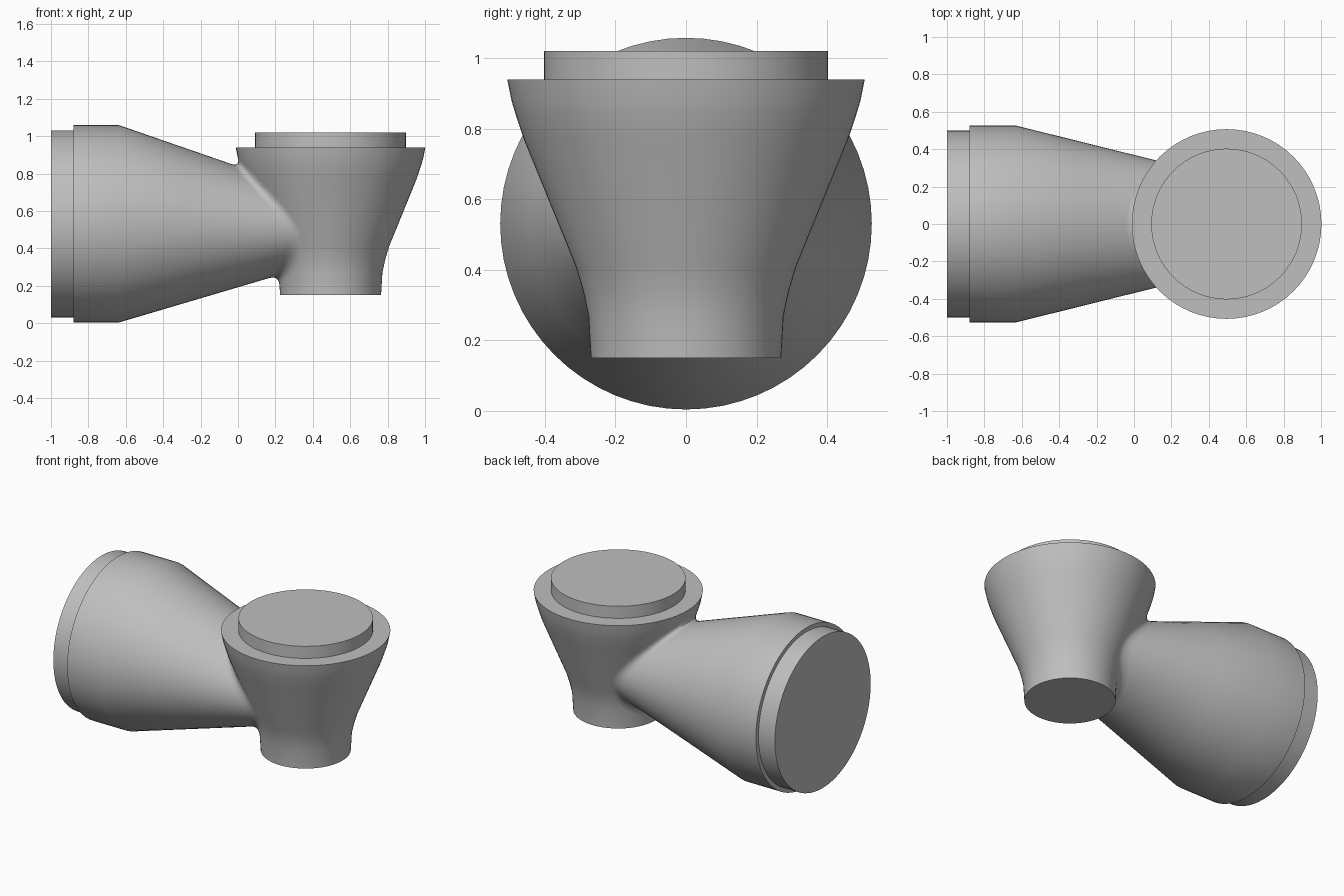
import bpy, bmesh
from math import cos, sin, tau, radians, hypot

if "Cube" in bpy.data.objects:
    bpy.data.objects.remove(bpy.data.objects["Cube"], do_unlink=True)

grey = bpy.data.materials.new("plain grey")
grey.use_nodes = True
grey.diffuse_color = (0.52, 0.52, 0.52, 1)
grey.node_tree.nodes["Principled BSDF"].inputs["Base Color"].default_value = grey.diffuse_color

SIDES = 64
ANGLES = [tau * i / SIDES for i in range(SIDES)]
CUP_X = 0.495
# cup profile as (radius, height)
CUP = [(0.27, 0.15), (0.277, 0.27), (0.292, 0.34), (0.313, 0.41),
       (0.46, 0.77), (0.483, 0.84), (0.495, 0.88), (0.507, 0.94)]


def loft(name, rings, caps=True):
    """Skin a row of point rings, closing the ends if asked."""
    bm = bmesh.new()
    loops = [[bm.verts.new(p) for p in ring] for ring in rings]
    for a, b in zip(loops, loops[1:]):
        for i in range(len(a)):
            j = (i + 1) % len(a)
            bm.faces.new((a[i], a[j], b[j], b[i]))
    if caps:
        bm.faces.new(loops[0])
        bm.faces.new(loops[-1])
    bmesh.ops.recalc_face_normals(bm, faces=bm.faces)
    mesh = bpy.data.meshes.new(name)
    bm.to_mesh(mesh)
    bm.free()
    mesh.materials.append(grey)
    obj = bpy.data.objects.new(name, mesh)
    bpy.context.collection.objects.link(obj)
    bpy.ops.object.select_all(action='DESELECT')
    obj.select_set(True)
    bpy.context.view_layer.objects.active = obj
    bpy.ops.object.shade_smooth_by_angle(angle=radians(35))
    return obj


def upright(r, z):
    return [(CUP_X + r * cos(t), r * sin(t), z) for t in ANGLES]


def cone_point(x, t):
    """Point on the sideways barrel, which narrows to an oval neck."""
    k = max(0, (x + 0.635) / 1.035)
    ry, rz, zc = 0.527 - 0.257 * k, 0.527 - 0.332 * k, 0.531 - 0.026 * k
    return (x, ry * cos(t), zc + rz * sin(t))


def cup_radius(z):
    for (r0, z0), (r1, z1) in zip(CUP, CUP[1:]):
        if z <= z1:
            return r0 + (r1 - r0) * (z - z0) / (z1 - z0)
    return CUP[-1][0]


# upright cup and its raised lid
loft("cup", [upright(r, z) for r, z in CUP])
loft("cup_lid", [upright(0.403, z) for z in (0.9, 1.02)])

# sideways barrel and its end plug
loft("barrel", [[cone_point(x, t) for t in ANGLES]
                for x in (-0.88, -0.635, -0.3, 0.0, 0.2, 0.4)])
loft("barrel_plug", [[(x, 0.5 * cos(t), 0.531 + 0.5 * sin(t)) for t in ANGLES]
                     for x in (-1.0, -0.85)])


# rounded fillet where the barrel meets the cup
def fillet_arc(t, size=0.055, steps=6):
    lo, hi = -0.3, 0.4
    for _ in range(30):
        mid = (lo + hi) / 2
        x, y, z = cone_point(mid, t)
        if hypot(x - CUP_X, y) > cup_radius(z):
            lo = mid
        else:
            hi = mid
    corner = cone_point(lo, t)
    start = cone_point(lo - size, t)
    y, z = corner[1] + size * cos(t), corner[2] + size * sin(t)
    dx, r = corner[0] - CUP_X, cup_radius(z)
    s = r / hypot(dx, y)
    end = (CUP_X + dx * s, y * s, z)
    arc = []
    for i in range(steps + 1):
        u = i / steps
        arc.append([(1 - u) ** 2 * a + 2 * u * (1 - u) * c + u * u * b
                    for a, c, b in zip(start, corner, end)])
    return arc


arcs = [fillet_arc(t) for t in ANGLES]
loft("neck_fillet", list(zip(*arcs)), caps=False)
